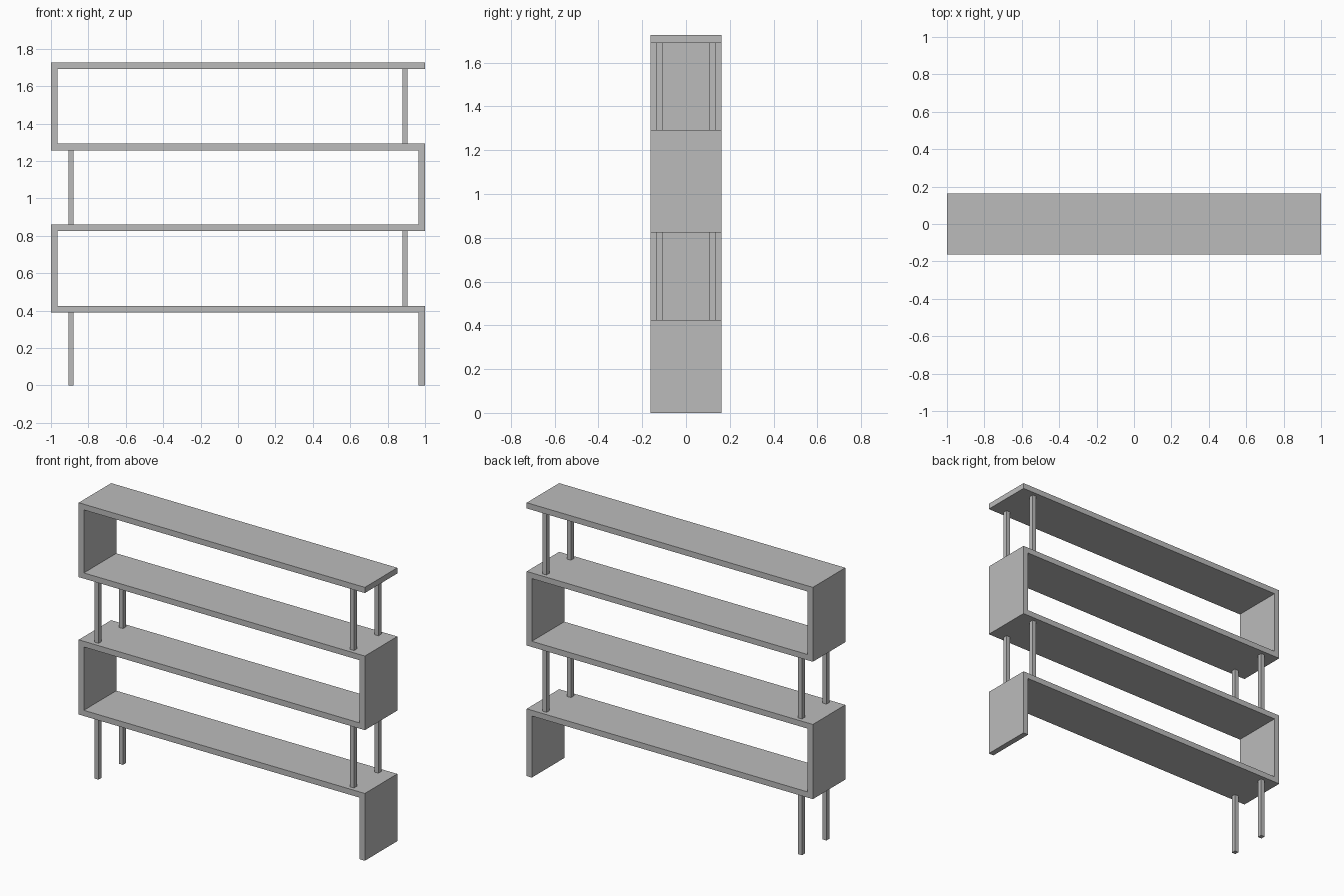
import bpy
import bmesh
from mathutils import Vector

cube = bpy.data.objects.get("Cube")
if cube:
    bpy.data.objects.remove(cube, do_unlink=True)

HALF_T = 0.018          # half the board thickness
HALF_D = 0.162          # half the shelf depth
SIDE_X = 1.0 - HALF_T   # centre line of the side panels
BOARDS = [0.407, 0.843, 1.275, 1.709]

grey = bpy.data.materials.new("light_grey")
grey.use_nodes = True
colour = (0.5, 0.5, 0.5, 1.0)
grey.diffuse_color = colour
grey.node_tree.nodes["Principled BSDF"].inputs["Base Color"].default_value = colour


def finish(bm, name):
    bmesh.ops.recalc_face_normals(bm, faces=bm.faces)
    mesh = bpy.data.meshes.new(name)
    bm.to_mesh(mesh)
    bm.free()
    mesh.materials.append(grey)
    obj = bpy.data.objects.new(name, mesh)
    bpy.context.collection.objects.link(obj)
    return obj


def box(name, x, y, z0, z1, w, d):
    bm = bmesh.new()
    bmesh.ops.create_cube(bm, size=1)
    bmesh.ops.scale(bm, vec=(w, d, z1 - z0), verts=bm.verts)
    bmesh.ops.translate(bm, vec=(x, y, (z0 + z1) / 2), verts=bm.verts)
    return finish(bm, name)


# Zigzag centre line: up a side panel, across a board, up the other side
path = [Vector((SIDE_X, 0, 0))]
side = 1
for z in BOARDS:
    path.append(Vector((side * SIDE_X, 0, z)))
    side = -side
    path.append(Vector((side * SIDE_X, 0, z)))
path[-1].x = 1.0

# Thicken the line with mitred corners
bm = bmesh.new()
pairs = []
for i, p in enumerate(path):
    offset = Vector()
    for a, b in ((i - 1, i), (i, i + 1)):
        if a >= 0 and b < len(path):
            d = (path[b] - path[a]).normalized()
            offset += Vector((-d.z, 0, d.x)) * HALF_T
    front = Vector((0, -HALF_D, 0))
    pairs.append([bm.verts.new(p + front + s * offset) for s in (1, -1)])
for (a, b), (c, d) in zip(pairs, pairs[1:]):
    bm.faces.new((a, b, d, c))

# Extrude the ribbon through the depth
result = bmesh.ops.extrude_face_region(bm, geom=bm.faces[:], use_keep_orig=True)
back = [g for g in result["geom"] if isinstance(g, bmesh.types.BMVert)]
bmesh.ops.translate(bm, vec=(0, 2 * HALF_D, 0), verts=back)
finish(bm, "zigzag_shelf")

# Pairs of slim posts at the open end of each level
side = -1
bottom = 0.0
for level, z in enumerate(BOARDS, 1):
    for label, y in (("front", -0.122), ("back", 0.122)):
        box(f"{label}_post_{level}", side * 0.893, y, bottom, z - HALF_T, 0.027, 0.029)
    bottom = z + HALF_T
    side = -side
